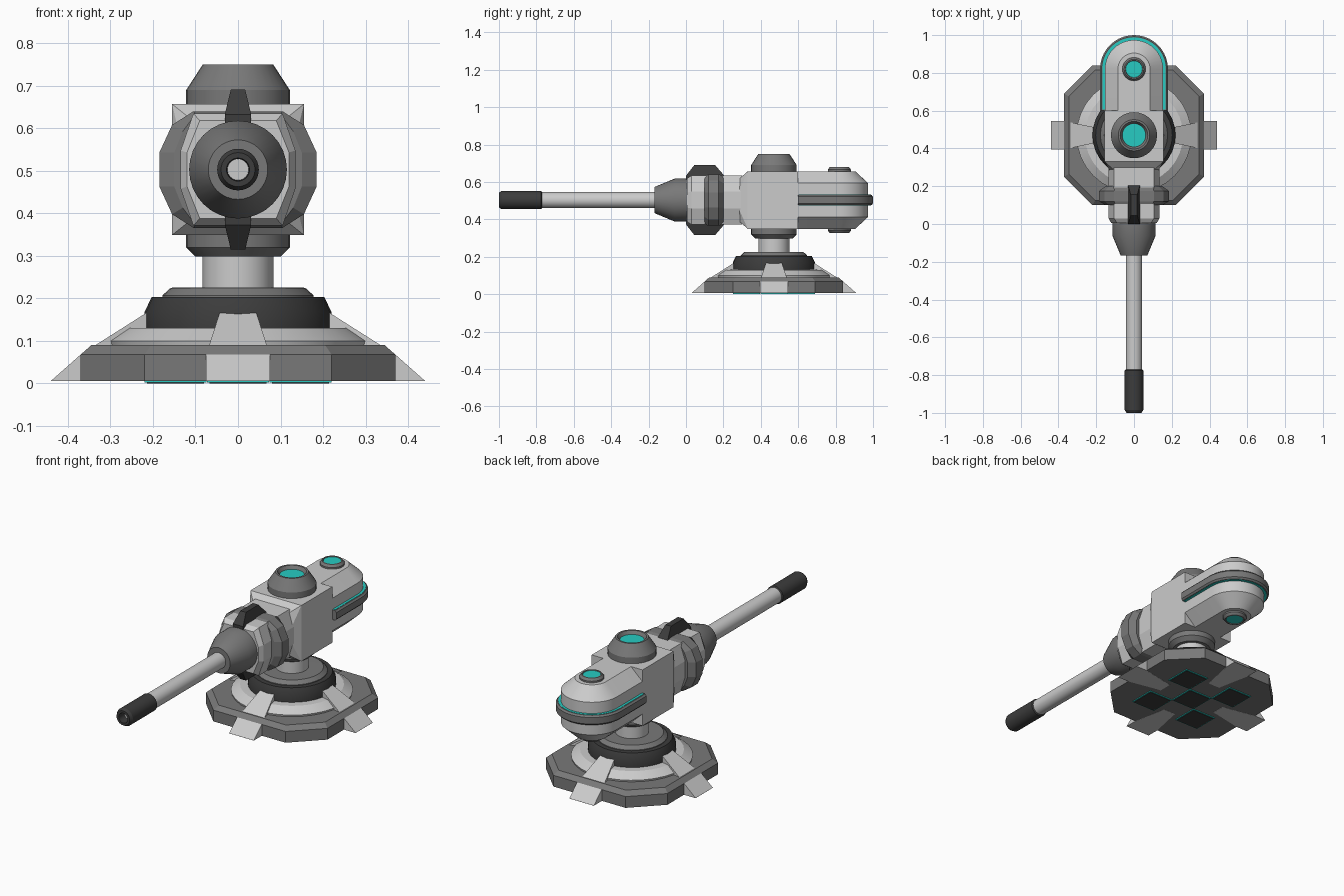
import bpy, bmesh
from math import pi, sin, cos

if "Cube" in bpy.data.objects:
    bpy.data.objects.remove(bpy.data.objects["Cube"])

CY, GZ, RY = 0.47, 0.503, 0.82   # mount centre y, gun axis z, rear curve centre y


def material(name, rgb):
    m = bpy.data.materials.new(name)
    m.diffuse_color = (*rgb, 1)
    m.use_nodes = True
    m.node_tree.nodes["Principled BSDF"].inputs["Base Color"].default_value = m.diffuse_color
    return m


DARK = material("dark_metal", (0.045, 0.045, 0.045))
MID = material("mid_metal", (0.19, 0.19, 0.19))
TEAL = material("teal_glow", (0.02, 0.6, 0.54))


def loft(name, rings, mat=None, smooth=False):
    """Bridge rings of equal point count and cap both ends."""
    bm = bmesh.new()
    vs = [[bm.verts.new(p) for p in r] for r in rings]
    n = len(vs[0])
    for a, b in zip(vs, vs[1:]):
        for i in range(n):
            j = (i + 1) % n
            bm.faces.new((a[i], a[j], b[j], b[i]))
    bm.faces.new(vs[0][::-1])
    bm.faces.new(vs[-1])
    bmesh.ops.remove_doubles(bm, verts=bm.verts, dist=1e-5)
    bmesh.ops.recalc_face_normals(bm, faces=bm.faces)
    me = bpy.data.meshes.new(name)
    bm.to_mesh(me)
    bm.free()
    ob = bpy.data.objects.new(name, me)
    bpy.context.collection.objects.link(ob)
    if mat:
        me.materials.append(mat)
    if smooth:
        bpy.ops.object.select_all(action='DESELECT')
        ob.select_set(True)
        bpy.context.view_layer.objects.active = ob
        bpy.ops.object.shade_smooth_by_angle(angle=0.5)
    return ob


def turn(name, profile, mat=None, y=CY, n=32):
    """Turned part about a vertical axis: profile of (radius, z)."""
    return loft(name, [[(r * cos(2*pi*i/n), y + r * sin(2*pi*i/n), z)
                        for i in range(n)] for r, z in profile], mat, True)


def turn_gun(name, profile, mat=None, n=32):
    """Turned part about the gun axis: profile of (radius, y)."""
    return loft(name, [[(r * cos(2*pi*i/n), y, GZ + r * sin(2*pi*i/n))
                        for i in range(n)] for r, y in profile], mat, True)


def mirror4(quarter):
    """Full outline from its +,+ quarter."""
    q = list(quarter)
    return (q + [(-x, z) for x, z in q[::-1]] + [(-x, -z) for x, z in q]
            + [(x, -z) for x, z in q[::-1]])


def section(quarter, y):
    return [(x, y, GZ + z) for x, z in mirror4(quarter)]


# Base plate: chamfered square with a sloped rim
def base_ring(w, c, z):
    return [(x, CY + y, z) for x, y in mirror4([(w, c), (c, w)])]


loft("base_plate", [base_ring(.37, .22, .006), base_ring(.37, .22, .068),
                    base_ring(.345, .205, .09)], MID)

# Underside pads: dark squares with teal edges
for k, (x, y) in enumerate([(0, 0), (1, 1), (1, -1), (-1, 1), (-1, -1)]):
    for nm, h, z0, m in (("pad_edge", .073, .002, TEAL), ("pad", .067, .0, DARK)):
        loft(f"{nm}_{k}", [[(x*.147 + s*h, CY + y*.147 + t*h, z)
                            for s, t in ((1, 1), (-1, 1), (-1, -1), (1, -1))]
                           for z in (z0, .03)], m)

# Stacked turntable discs and post
turn("lower_disc", [(.30, .08), (.305, .10), (.26, .13), (.2, .131)])
turn("turntable_ring", [(.22, .125), (.22, .168), (.203, .203), (.15, .204)], DARK)
turn("upper_disc", [(.178, .2), (.178, .207), (.158, .225), (.08, .226)], MID)
turn("post", [(.083, .22), (.083, .31)])
turn("post_collar", [(.08, .298), (.10, .298), (.122, .32), (.122, .36)], MID)

# Four sloped legs
for k in range(4):
    a = k * pi / 2
    rings = []
    for r, z, w in ((.44, .006, .075), (.37, .068, .075), (.2, .176, .04), (.18, .176, .038)):
        rings.append([(r*cos(a) - t*sin(a), CY + r*sin(a) + t*cos(a), h)
                      for t, h in ((-w, .0055), (w, .0055), (w, z), (-w, z))])
    loft(f"leg_{k}", rings)

# Gun housing: octagonal nose opening into a box
NECK = [(.135, .045), (.105, .132)]
BOX = [(.155, .154), (.155, .154)]
loft("housing", [section([(.128, .04), (.1, .11)], .28), section(BOX, .33), section(BOX, .60)])
loft("neck", [section([(.12, .04), (.09, .115)], .005), section(NECK, .03), section(NECK, .30)])
BAND = [(.185, .04), (.155, .105), (.105, .137)]
SLIM = [(.15, .04), (.13, .09), (.1, .13)]
loft("neck_band", [section(SLIM, .10), section(BAND, .12), section(BAND, .175),
                   section(SLIM, .2)], MID)

# Fins above and below the neck
for nm, s in (("top_fin", 1), ("bottom_fin", -1)):
    loft(nm, [[(t*w, y, GZ + s*z) for t, y in ((-1, y0), (1, y0), (1, y1), (-1, y1))]
              for w, z, y0, y1 in ((.031, .10, .0, .205), (.031, .13, .0, .205),
                                   (.017, .188, .045, .155))], DARK)


# Rear housing: round-ended block with sloped top and bottom
def u_path(w, y0, n=20):
    arc = [(w*cos(pi*i/n), RY + w*sin(pi*i/n)) for i in range(n + 1)]
    return [(w, y0)] + arc + [(-w, y0)]


loft("rear_housing", [[(x, y, GZ + z) for x, y in u_path(w, .58)]
                      for w, z in ((.085, -.154), (.154, -.09), (.154, .09), (.085, .154))],
     None, True)


# Rail wrapped around the rear, with an inlaid teal strip
def rail(name, sec, y0, mat, smooth=True):
    paths = [(u_path(w, y0), z) for w, z in sec]
    loft(name, [[(*p[i], GZ + z) for p, z in paths]
                for i in range(len(paths[0][0]))], mat, smooth)


rail("rear_rail", [(.14, -.027), (.172, -.027), (.18, -.018), (.18, .018),
                   (.172, .027), (.14, .027)], .60, MID)
rail("rail_glow", [(.15, -.0285), (.168, -.0285), (.168, .0285), (.15, .0285)], .605, TEAL)

# Top hatch with recessed light
turn("top_hatch", [(.122, .65), (.122, .69), (.083, .75), (.073, .75), (.062, .73)], MID)
turn("top_light", [(.061, .725), (.061, .733)], TEAL)

# Rear lights, top and bottom
for nm, s in (("upper", 1), ("lower", -1)):
    turn(f"{nm}_rear_cup", [(.062, GZ + s*.14), (.062, GZ + s*.163), (.052, GZ + s*.176),
                            (.046, GZ + s*.176), (.044, GZ + s*.17)], MID, RY)
    turn(f"{nm}_rear_light", [(.044, GZ + s*.165), (.044, GZ + s*.173)], TEAL, RY)

# Barrel: socket, tube, hollow muzzle
turn_gun("barrel_socket", [(.115, .02), (.115, -.06), (.07, -.168), (.04, -.168)], MID)
turn_gun("barrel", [(.043, -.15), (.043, -.78)])
turn_gun("muzzle", [(.04, -.768), (.049, -.775), (.049, -.985), (.04, -1.0),
                    (.027, -1.0), (.025, -.95)], DARK)
turn_gun("bore", [(.025, -.94), (.025, -.953)])
